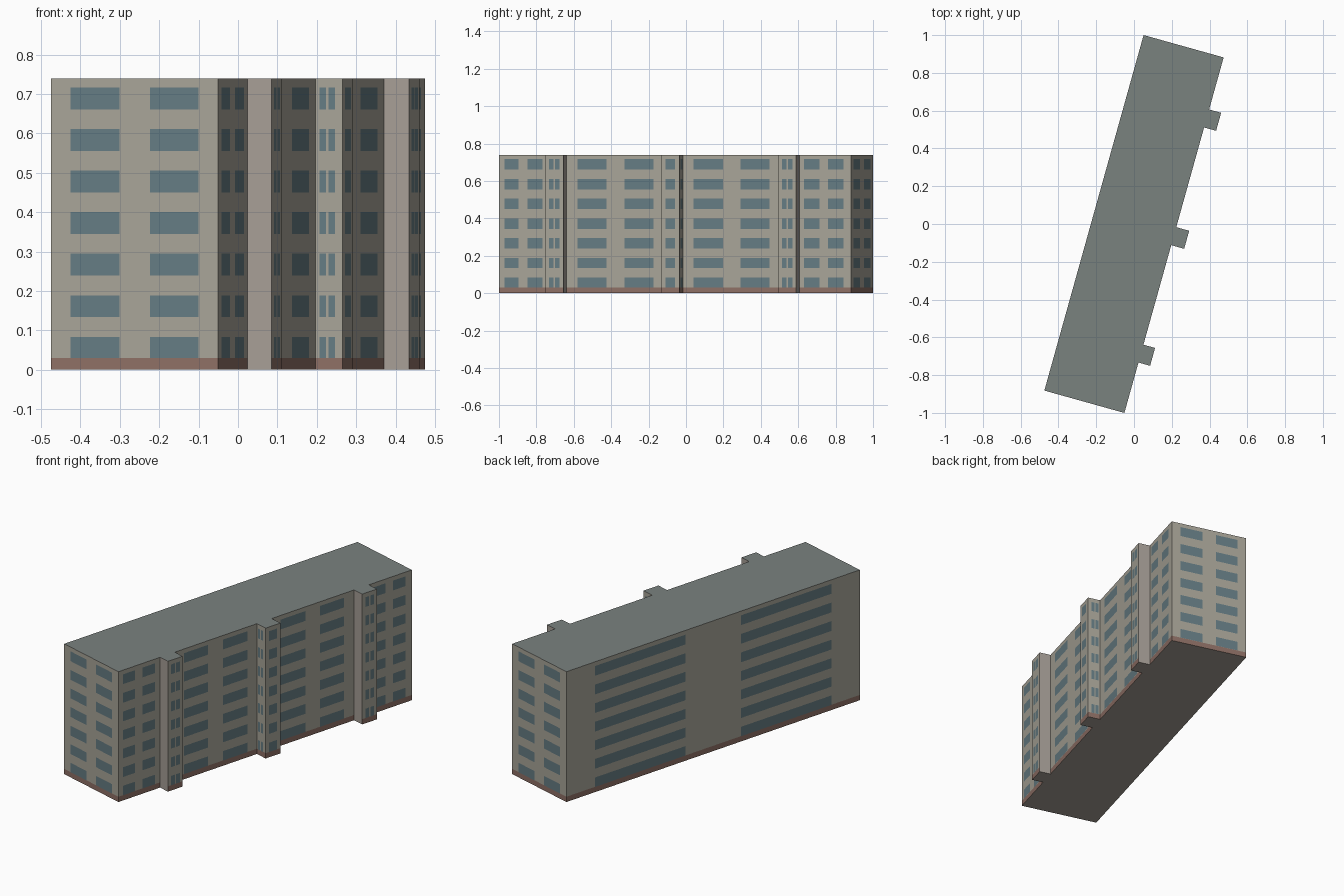
import bpy, bmesh, math

if "Cube" in bpy.data.objects:
    bpy.data.objects.remove(bpy.data.objects["Cube"])

HEIGHT, PLINTH = 0.74, 0.03
W, L = 0.22, 0.977                 # half width and half length of the block
ROT = math.radians(-15.6)          # block is turned on the grid
FLOORS, PITCH, SILL, HEAD = 7, 0.1055, 0.028, 0.085
EPS = 0.001


def material(name, rgb):
    m = bpy.data.materials.new(name)
    lin = [(c / 255 / 12.92 if c < 11 else ((c / 255 + 0.055) / 1.055) ** 2.4) for c in rgb]
    m.diffuse_color = (*lin, 1)
    m.use_nodes = True
    m.node_tree.nodes["Principled BSDF"].inputs["Base Color"].default_value = m.diffuse_color
    return m


WALL = material("wall_plaster", (168, 164, 152))
PLAIN = material("plain_concrete", (166, 158, 150))
BRICK = material("plinth_brown", (142, 112, 101))
ROOF = material("roof_grey", (122, 130, 127))
GLASS = material("window_blue", (101, 124, 131))


def add_object(name, bm, mats):
    me = bpy.data.meshes.new(name)
    bm.to_mesh(me)
    bm.free()
    for m in mats:
        me.materials.append(m)
    ob = bpy.data.objects.new(name, me)
    ob.rotation_euler.z = ROT
    bpy.context.collection.objects.link(ob)
    return ob


# Stair bays on the right side: (start, end, outer face, blank flanks)
bays = [(-0.70, -0.602, 0.284, True),
        (-0.055, 0.044, 0.291, False),
        (0.592, 0.691, 0.286, True)]

# Footprint, counter-clockwise; blank edges have neither plinth nor windows
outline, blank = [(-W, -L), (W, -L)], set()
for y0, y1, out, is_blank in bays:
    n = len(outline)
    outline += [(W, y0), (out, y0), (out, y1), (W, y1)]
    if is_blank:
        blank |= {n, n + 2}
outline += [(W, L), (-W, L)]

# Building body: plinth ring, wall ring, roof and underside
bm = bmesh.new()
rings = [[bm.verts.new((x, y, z)) for x, y in outline] for z in (0, PLINTH, HEIGHT)]
count = len(outline)
for tier in range(2):
    lo, hi = rings[tier], rings[tier + 1]
    for i in range(count):
        j = (i + 1) % count
        f = bm.faces.new((lo[i], lo[j], hi[j], hi[i]))
        f.material_index = 1 if i in blank else (2 if tier == 0 else 0)
bm.faces.new(rings[2]).material_index = 3
bm.faces.new(rings[0][::-1]).material_index = 1
add_object("building_body", bm, [WALL, PLAIN, BRICK, ROOF])


def windows(name, axis, pos, side, spans):
    """Window panes for all floors on a wall facing side*axis at pos."""
    bm = bmesh.new()
    p = pos + side * EPS
    for a, b in spans:
        for k in range(FLOORS):
            z0, z1 = max(SILL + k * PITCH, PLINTH), HEAD - 0.001 + k * PITCH - 0.0005
            quad = [(a, z0), (b, z0), (b, z1), (a, z1)]
            if (axis == "x") != (side > 0):
                quad.reverse()
            if axis == "y":
                # x cross z points to -y, so the order is mirrored for this axis
                pts = [(s, p, z) for s, z in quad]
            else:
                pts = [(p, s, z) for s, z in quad]
            bm.faces.new([bm.verts.new(v) for v in pts])
    add_object(name, bm, [GLASS])


# End walls
ends = [(-0.169, -0.039), (0.041, 0.169)]
windows("front_end_windows", "y", -L, -1, ends)
windows("back_end_windows", "y", L, 1, [(-b, -a) for a, b in ends])

# Long left wall with two wide ribbon windows per floor
windows("left_ribbon_windows", "x", -W, -1, [(-0.787, -0.184), (0.184, 0.787)])

# Right wall between the bays
windows("right_windows", "x", W, 1, [
    (-0.946, -0.868), (-0.818, -0.735), (-0.541, -0.38), (-0.28, -0.119),
    (0.103, 0.267), (0.363, 0.526), (0.717, 0.802), (0.851, 0.935)])

# Bay faces: paired narrow panes, single pane on the middle bay
for tag, (y0, y1, out, is_blank) in zip(("front", "middle", "rear"), bays):
    mid = (y0 + y1) / 2
    if is_blank:
        spans = [(mid - 0.029, mid - 0.004), (mid + 0.004, mid + 0.029)]
    else:
        spans = [(mid - 0.028, mid + 0.025)]
    windows(tag + "_bay_windows", "x", out, 1, spans)

# Flanks of the middle bay
flank = [(0.231, 0.248), (0.254, 0.272)]
windows("middle_bay_front_flank_windows", "y", bays[1][0], -1, flank)
windows("middle_bay_back_flank_windows", "y", bays[1][1], 1, flank)
